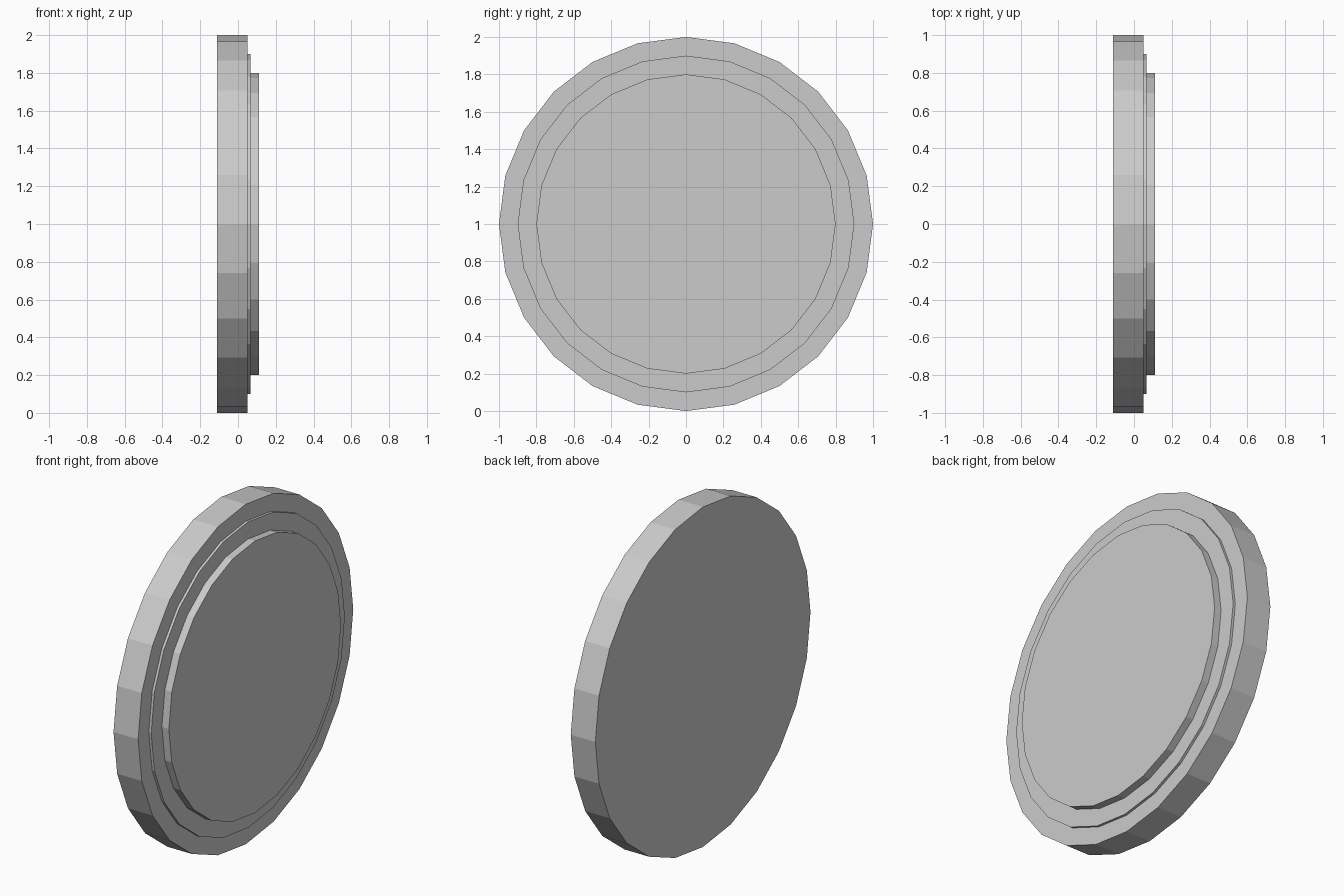
import bpy, bmesh
from math import cos, sin, pi

if "Cube" in bpy.data.objects:
    bpy.data.objects.remove(bpy.data.objects["Cube"])

SIDES = 24
# Stepped profile: (x along the axis, radius)
PROFILE = [(-0.11, 1.0), (0.05, 1.0), (0.05, 0.9),
           (0.065, 0.9), (0.065, 0.8), (0.11, 0.8)]

bm = bmesh.new()

# One ring of vertices per profile point, around the x axis
rings = [[bm.verts.new((x, r * cos(2 * pi * i / SIDES), 1 + r * sin(2 * pi * i / SIDES)))
          for i in range(SIDES)] for x, r in PROFILE]

# Rim walls and steps
for a, b in zip(rings, rings[1:]):
    for i in range(SIDES):
        j = (i + 1) % SIDES
        bm.faces.new((a[i], a[j], b[j], b[i]))

# Flat back and front caps
bm.faces.new(rings[0])
bm.faces.new(rings[-1])
bmesh.ops.recalc_face_normals(bm, faces=bm.faces[:])

mesh = bpy.data.meshes.new("stepped_disc")
bm.to_mesh(mesh)
bm.free()
disc = bpy.data.objects.new("stepped_disc", mesh)
bpy.context.collection.objects.link(disc)
